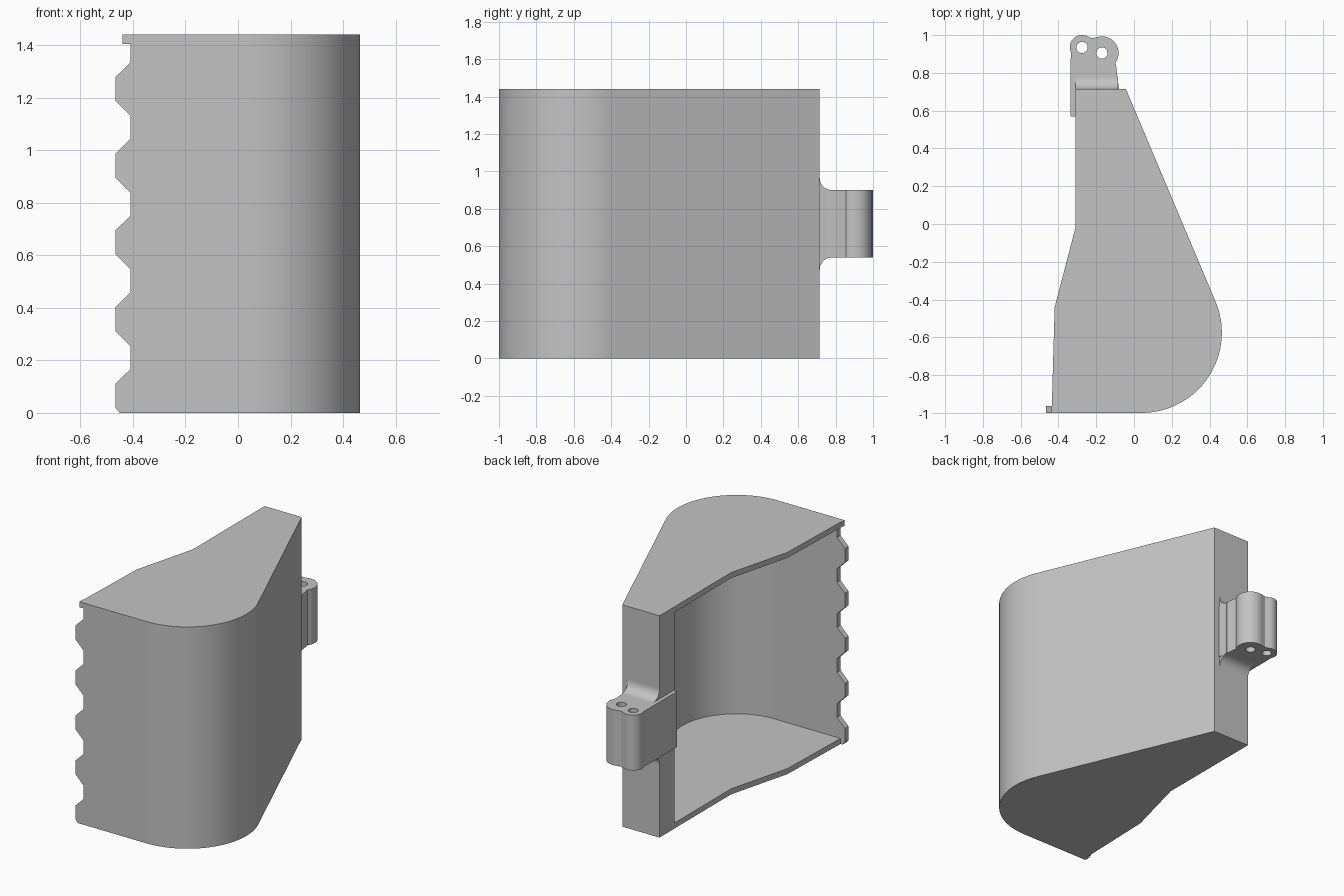
import bpy, bmesh
from math import radians, cos, sin
from mathutils import Matrix, Vector

if "Cube" in bpy.data.objects:
    bpy.data.objects.remove(bpy.data.objects["Cube"], do_unlink=True)

steel = bpy.data.materials.new("grey steel")
steel.use_nodes = True
GREY = (0.55, 0.55, 0.55, 1)
steel.diffuse_color = GREY
steel.node_tree.nodes["Principled BSDF"].inputs["Base Color"].default_value = GREY

# Axis maps for profiles drawn in the xy, xz and yz planes
XY = Matrix.Identity(4)
XZ = Matrix(((1, 0, 0, 0), (0, 0, 1, 0), (0, 1, 0, 0), (0, 0, 0, 1)))
YZ = Matrix(((0, 0, 1, 0), (1, 0, 0, 0), (0, 1, 0, 0), (0, 0, 0, 1)))


def arc(cx, cy, r, a0, a1, steps=20):
    angles = [radians(a0 + (a1 - a0) * i / steps) for i in range(steps + 1)]
    return [(cx + r * cos(a), cy + r * sin(a)) for a in angles]


def prism(name, loops, low, high, plane=XY):
    """Extrude a filled outline (further loops are holes) from low to high."""
    curve = bpy.data.curves.new(name, "CURVE")
    curve.dimensions = "2D"
    curve.fill_mode = "BOTH"
    curve.extrude = (high - low) / 2
    for loop in loops:
        spline = curve.splines.new("POLY")
        spline.points.add(len(loop) - 1)
        for point, (u, v) in zip(spline.points, loop):
            point.co = (u, v, 0, 1)
        spline.use_cyclic_u = True
    source = bpy.data.objects.new(name + "_outline", curve)
    bpy.context.scene.collection.objects.link(source)
    graph = bpy.context.evaluated_depsgraph_get()
    mesh = bpy.data.meshes.new_from_object(source.evaluated_get(graph))
    bpy.data.objects.remove(source, do_unlink=True)
    bpy.data.curves.remove(curve)

    mesh.transform(plane @ Matrix.Translation(Vector((0, 0, (low + high) / 2))))
    bm = bmesh.new()
    bm.from_mesh(mesh)
    bmesh.ops.remove_doubles(bm, verts=bm.verts, dist=0.0001)
    bmesh.ops.recalc_face_normals(bm, faces=bm.faces)
    bm.to_mesh(mesh)
    bm.free()
    mesh.materials.clear()
    mesh.materials.append(steel)
    obj = bpy.data.objects.new(name, mesh)
    bpy.context.scene.collection.objects.link(obj)
    bpy.ops.object.select_all(action="DESELECT")
    obj.select_set(True)
    bpy.context.view_layer.objects.active = obj
    bpy.ops.object.shade_smooth_by_angle(angle=radians(25))
    return obj


HEIGHT, THICK = 1.44, 0.036
CX, CY, R = 0.04, -0.575, 0.425   # rounded heel of the bucket
TILT = 22.85                      # angle where the heel meets the sloping back

# Bucket sides
heel = arc(CX, CY, R, -90, TILT, 40)
back_end = [(-0.043, 0.715), (-0.31, 0.715)]
side = [(-0.44, -1.0)] + heel + back_end + [(-0.31, -0.02), (-0.42, -0.44), (-0.435, -0.96)]
prism("lower_side", [side], 0, THICK)
prism("upper_side", [side], HEIGHT - THICK, HEIGHT)

# Curved shell with the thick end block
inner = arc(CX, CY, R - THICK, TILT, -90, 40)
slope = (heel[-1][0] + 0.043) / (0.715 - heel[-1][1])
block_y = 0.56
block_corner = (inner[0][0] - slope * (block_y - inner[0][1]), block_y)
shell = ([(-0.4, -1.0)] + heel + back_end + [(-0.31, block_y), block_corner]
         + inner + [(-0.4, -1 + THICK)])
prism("shell", [shell], THICK, HEIGHT - THICK)

# Toothed cutting edge
TIP, ROOT, PITCH = -0.467, -0.41, 0.292
edge = [(-0.39, 0), (-0.45, 0), (TIP, 0.02)]
for i in range(5):
    z = i * PITCH
    if i:
        edge.append((TIP, z + 0.02))
    edge += [(TIP, z + 0.11), (ROOT, z + 0.166), (ROOT, z + 0.255)]
edge[-1] = (ROOT, 1.41)
edge += [(-0.44, HEIGHT), (-0.39, HEIGHT)]
prism("toothed_edge", [edge], -1.0, -1 + THICK, XZ)

# Hinge bracket with two pin holes and a strap along the opening
PINS = [(-0.275, 0.935), (-0.17, 0.905)]
Z0, Z1 = 0.54, 0.90
bracket = ([(-0.335, 0.57), (-0.31, 0.57), (-0.31, 0.715), (-0.08, 0.715), (-0.095, 0.84)]
           + arc(*PINS[1], 0.088, -35, 110) + [(-0.222, 0.984)]
           + arc(*PINS[0], 0.065, 62, 205) + [(-0.335, 0.87)])
holes = [arc(x, y, 0.03, 0, 345, 23) for x, y in PINS]
prism("hinge_bracket", [bracket] + holes, Z0, Z1)

# Flared root of the bracket
F = 0.065
flare = arc(0.715 + F, Z0 - F, F, 180, 90, 12) + arc(0.715 + F, Z1 + F, F, 270, 180, 12)
prism("bracket_flare", [flare], -0.31, -0.085, YZ)
